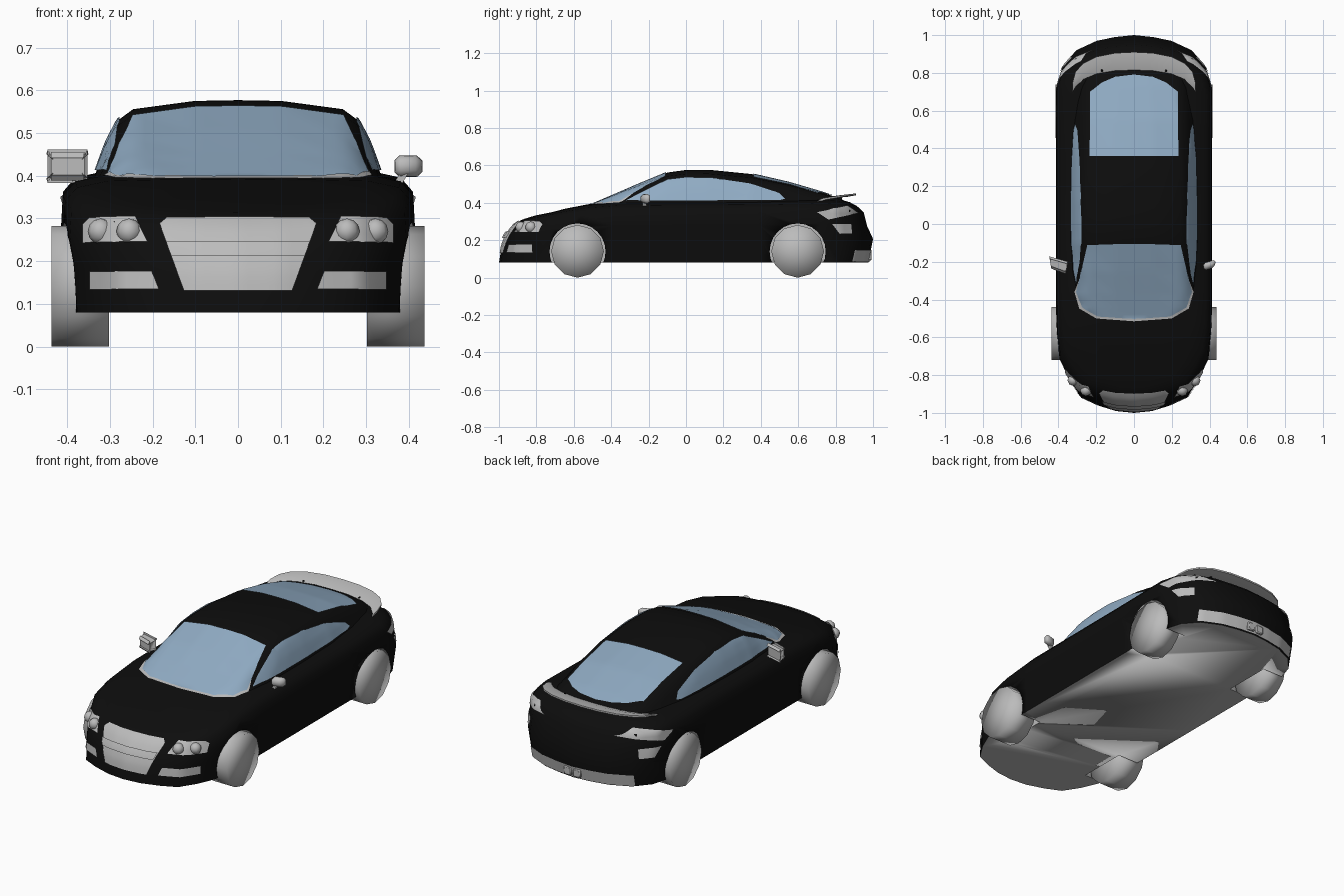
import bpy, bmesh, math
from mathutils import Vector, Matrix
from mathutils.bvhtree import BVHTree

if "Cube" in bpy.data.objects:
    bpy.data.objects.remove(bpy.data.objects["Cube"])


def material(name, rgb):
    m = bpy.data.materials.new(name)
    m.use_nodes = True
    m.diffuse_color = (*rgb, 1)
    m.node_tree.nodes["Principled BSDF"].inputs["Base Color"].default_value = (*rgb, 1)
    return m


BLACK = material("black_paint", (0.004, 0.004, 0.004))
GREY = material("light_grey", (0.5, 0.5, 0.5))
GLASS = material("blue_glass", (0.28, 0.41, 0.55))


def finish(bm, name, *mats, angle=40):
    """Turn a bmesh into a smooth-shaded object."""
    mesh = bpy.data.meshes.new(name)
    bm.to_mesh(mesh)
    bm.free()
    for m in mats:
        mesh.materials.append(m)
    ob = bpy.data.objects.new(name, mesh)
    bpy.context.scene.collection.objects.link(ob)
    bpy.ops.object.select_all(action='DESELECT')
    ob.select_set(True)
    bpy.context.view_layer.objects.active = ob
    bpy.ops.object.shade_smooth_by_angle(angle=math.radians(angle))
    return ob


def loft(rows, closed, cap=False):
    """Join rows of points with quads."""
    bm = bmesh.new()
    vs = [[bm.verts.new(p) for p in row] for row in rows]
    n = len(rows[0])
    for a, b in zip(vs, vs[1:]):
        for i in range(n if closed else n - 1):
            j = (i + 1) % n
            bm.faces.new((a[i], a[j], b[j], b[i]))
    if cap:
        bm.faces.new(vs[0][::-1])
    bmesh.ops.remove_doubles(bm, verts=bm.verts, dist=0.0005)
    bmesh.ops.recalc_face_normals(bm, faces=bm.faces)
    return bm


def cylinder(x0, x1, y, z, r, sides):
    bm = bmesh.new()
    place = Matrix.Translation(((x0 + x1) / 2, y, z)) @ Matrix.Rotation(math.pi / 2, 4, 'Y')
    bmesh.ops.create_cone(bm, cap_ends=True, cap_tris=True, segments=sides, radius1=r,
                          radius2=r, depth=abs(x1 - x0), matrix=place)
    return bm


# Lower body: plan outline (x, y, top height) stacked in levels
plan = [(0, -1, .31), (.1, -.99, .312), (.2, -.96, .32), (.29, -.92, .33), (.35, -.83, .345),
        (.39, -.74, .365), (.405, -.6, .388), (.41, -.4, .402), (.41, 0, .405), (.41, .4, .407),
        (.41, .74, .412), (.38, .84, .415), (.31, .92, .412), (.2, .97, .405), (.1, .99, .4),
        (0, 1, .398)]
outline = plan + [(-x, y, h) for x, y, h in plan[-2:0:-1]]
# height fraction, width scale, nose scale, tail scale
levels = [(0, .965, 1, .975), (.4, .985, .985, 1), (.62, 1.01, .965, .968), (.85, 1, .93, .95),
          (.95, .93, .9, .915), (1, .75, .875, .885), (1.01, .4, .87, .88), (1.015, 0, .87, .88)]
rings = [[(x * sx, y * (nose if y < 0 else tail), .08 + (h - .08) * f) for x, y, h in outline]
         for f, sx, nose, tail in levels]
body = finish(loft(rings, True, cap=True), "lower_body", BLACK, GREY)

# Wheel arches cut from the body, then wheels
axles = [("front", -.58, .437), ("rear", .597, .415)]
for end, y, outer in axles:
    for s, side in ((1, "left"), (-1, "right")):
        cutter = finish(cylinder(s * .27, s * .6, y, .14, .15, 24), "arch_cutter")
        cutter.hide_render = True
        mod = body.modifiers.new("arch", 'BOOLEAN')
        mod.operation, mod.solver, mod.object = 'DIFFERENCE', 'EXACT', cutter
        bpy.context.view_layer.objects.active = body
        bpy.ops.object.modifier_apply(modifier=mod.name)
        bpy.data.objects.remove(cutter)
        finish(cylinder(s * .302, s * outer, y, .141, .141, 12),
               f"{end}_{side}_wheel", GREY, angle=180)

# Grey underside and arch linings
for p in body.data.polygons:
    c = p.center
    lining = any(math.hypot(c.y - y, c.z - .14) < .153 for _, y, _ in axles)
    lining = lining and (abs(p.normal.x) < .3 or abs(c.x) < .3)
    p.material_index = 1 if lining or (p.normal.z < -.7 and c.z < .1) else 0

# Cabin: one cross-section scaled along the length (y, half width, roof height)
section = [(1.02, -.08), (1, 0), (.9, .49), (.82, .76), (.72, .89), (.3, .99), (0, 1)]
section += [(-x, f) for x, f in section[-2::-1]]
stations = [(-.52, .15, .386), (-.49, .23, .397), (-.45, .29, .414), (-.37, .322, .448),
            (-.25, .333, .5), (-.1, .34, .562), (0, .341, .576), (.12, .341, .577),
            (.35, .337, .554), (.55, .325, .508), (.72, .3, .458), (.82, .26, .425),
            (.88, .2, .395)]
cabin = finish(loft([[(x * w, y, .385 + f * (top - .385)) for x, f in section]
                     for y, w, top in stations], False), "cabin", BLACK)

trees = []
for ob in (body, cabin):
    bm = bmesh.new()
    bm.from_mesh(ob.data)
    trees.append(BVHTree.FromBMesh(bm))
    bm.free()


def project(start, ray):
    """Nearest surface point and its outward normal along a ray."""
    hits = [h for h in (t.ray_cast(start, ray) for t in trees) if h[0]]
    if not hits:
        return None
    loc, nor = min(hits, key=lambda h: h[3])[:2]
    return loc, (-nor if nor.dot(ray) > 0 else nor)


def plate(name, pts, axis, side, mat, lift=.005):
    """Drape a flat outline on the bodywork along one axis."""
    unit = [Vector(row) for row in Matrix.Identity(3)]
    others = [k for k in range(3) if k != axis]
    ray = -side * unit[axis]
    bm = bmesh.new()
    bm.faces.new([bm.verts.new(a * unit[others[0]] + b * unit[others[1]] - 2 * ray)
                  for a, b in pts])
    for k in others:
        for i in range(-50, 51):
            bmesh.ops.bisect_plane(bm, geom=bm.verts[:] + bm.edges[:] + bm.faces[:],
                                   plane_co=unit[k] * (i * .02 + .003), plane_no=unit[k])
    missed = []
    for v in bm.verts:
        hit = project(v.co, ray)
        if hit:
            v.co = hit[0] + hit[1] * lift
        else:
            missed.append(v)
    bmesh.ops.delete(bm, geom=missed, context='VERTS')
    bm.normal_update()
    for f in bm.faces:
        if f.normal.dot(ray) > 0:
            f.normal_flip()
    return finish(bm, name, mat)


def mirrored(half):
    return half + [(-a, b) for a, b in half[::-1] if a > 0]


# Glass
plate("windshield_trim", mirrored([(0, -.515), (.2, -.5), (.29, -.447), (.315, -.36), (.27, -.25)]),
      2, 1, GREY, .002)
plate("windshield", mirrored([(0, -.502), (.19, -.488), (.275, -.44), (.303, -.36), (.245, -.11),
                              (.1, -.105)]), 2, 1, GLASS)
plate("rear_window", mirrored([(0, .79), (.1, .778), (.17, .748), (.23, .7), (.235, .36)]),
      2, 1, GLASS)
side_glass = [(-.32, .411), (-.21, .468), (-.1, .522), (0, .534), (.15, .53), (.34, .502),
              (.5, .45), (.53, .42), (.5, .413)]

# Grille, bumper bar and rear bumper strip
plate("grille", mirrored([(0, .3), (.165, .3), (.183, .285), (.125, .13)]), 1, -1, GREY)
plate("grille_bar", mirrored([(0, .24), (.166, .24), (.152, .207)]), 1, -1, GREY, .014)
plate("rear_bumper", mirrored([(0, .148), (.31, .148), (.31, .086)]), 1, 1, GREY)

intake = [(.2, .176), (.343, .176), (.343, .134), (.184, .134)]
headlight = [(.24, .302), (.345, .3), (.36, .285), (.36, .243), (.21, .243)]
upper_lamp = [(.7, .35), (.86, .383), (.92, .345), (.76, .31)]
lower_lamp = [(.78, .287), (.88, .285), (.885, .235), (.82, .235)]

for s, side in ((1, "left"), (-1, "right")):
    plate(f"{side}_side_window", side_glass, 0, s, GLASS)
    plate(f"{side}_upper_tail_light", upper_lamp, 0, s, GREY)
    plate(f"{side}_lower_tail_light", lower_lamp, 0, s, GREY)
    plate(f"{side}_air_intake", [(s * a, b) for a, b in intake], 1, -1, GREY)
    plate(f"{side}_headlight", [(s * a, b) for a, b in headlight], 1, -1, GREY)
    # Headlight bulbs
    for k, x in enumerate((.255, .322)):
        hit = project(Vector((s * x, -2, .27)), Vector((0, 1, 0)))
        bm = bmesh.new()
        bmesh.ops.create_uvsphere(bm, u_segments=8, v_segments=6, radius=.03,
                                  matrix=Matrix.Translation(hit[0]))
        finish(bm, f"{side}_bulb_{k + 1}", GREY, angle=60)
    # Door mirror: tapered rounded housing on a short stalk
    bm = bmesh.new()
    bmesh.ops.create_cube(bm, size=1)
    for v in bm.verts:
        taper = .8 if v.co.y < 0 else 1
        v.co = Vector((s * (.399 + v.co.x * .07 * taper), -.218 + v.co.y * .04 - v.co.x * -.02,
                       .422 + v.co.z * .054 * taper))
    bmesh.ops.bevel(bm, geom=bm.edges[:], offset=.012, segments=1, affect='EDGES')
    bmesh.ops.recalc_face_normals(bm, faces=bm.faces)
    finish(bm, f"{side}_mirror", GREY, angle=60)
    stalk = [[(s * (x + dx), -.222 + dy, z) for dx, dy in ((-.01, -.01), (.01, -.01), (.01, .01),
              (-.01, .01))] for x, z in ((.368, .37), (.388, .405))]
    finish(loft(stalk, True), f"{side}_mirror_stalk", GREY)
    # Exhaust outlet and spoiler foot
    for name, at, size, mat in (("exhaust", (s * .028, .968, .115), (.045, .05, .045), GREY),
                                ("spoiler_foot", (s * .17, .82, .42), (.015, .03, .03), BLACK)):
        bm = bmesh.new()
        bmesh.ops.create_cube(bm, size=1, matrix=Matrix.LocRotScale(Vector(at), None, Vector(size)))
        bmesh.ops.bevel(bm, geom=bm.edges[:], offset=.005, segments=1, affect='EDGES')
        finish(bm, f"{side}_{name}", mat)

# Rear spoiler: curved wing (x, front y, rear y, drop)
wing = [(0, .815, .91, 0), (.1, .812, .905, 0), (.2, .795, .885, .002), (.27, .765, .85, .006),
        (.31, .725, .805, .014), (.325, .7, .75, .022)]
wing = [(-x, *rest) for x, *rest in wing[:0:-1]] + wing
rows = [[(x, a, .43 - d), (x, (a + b) / 2, .445 - d), (x, b, .45 - d), (x, b, .441 - d),
         (x, (a + b) / 2, .432 - d)] for x, a, b, d in wing]
bm = loft(rows, True, cap=True)
bmesh.ops.holes_fill(bm, edges=bm.edges)
bmesh.ops.recalc_face_normals(bm, faces=bm.faces)
finish(bm, "rear_spoiler", GREY)
